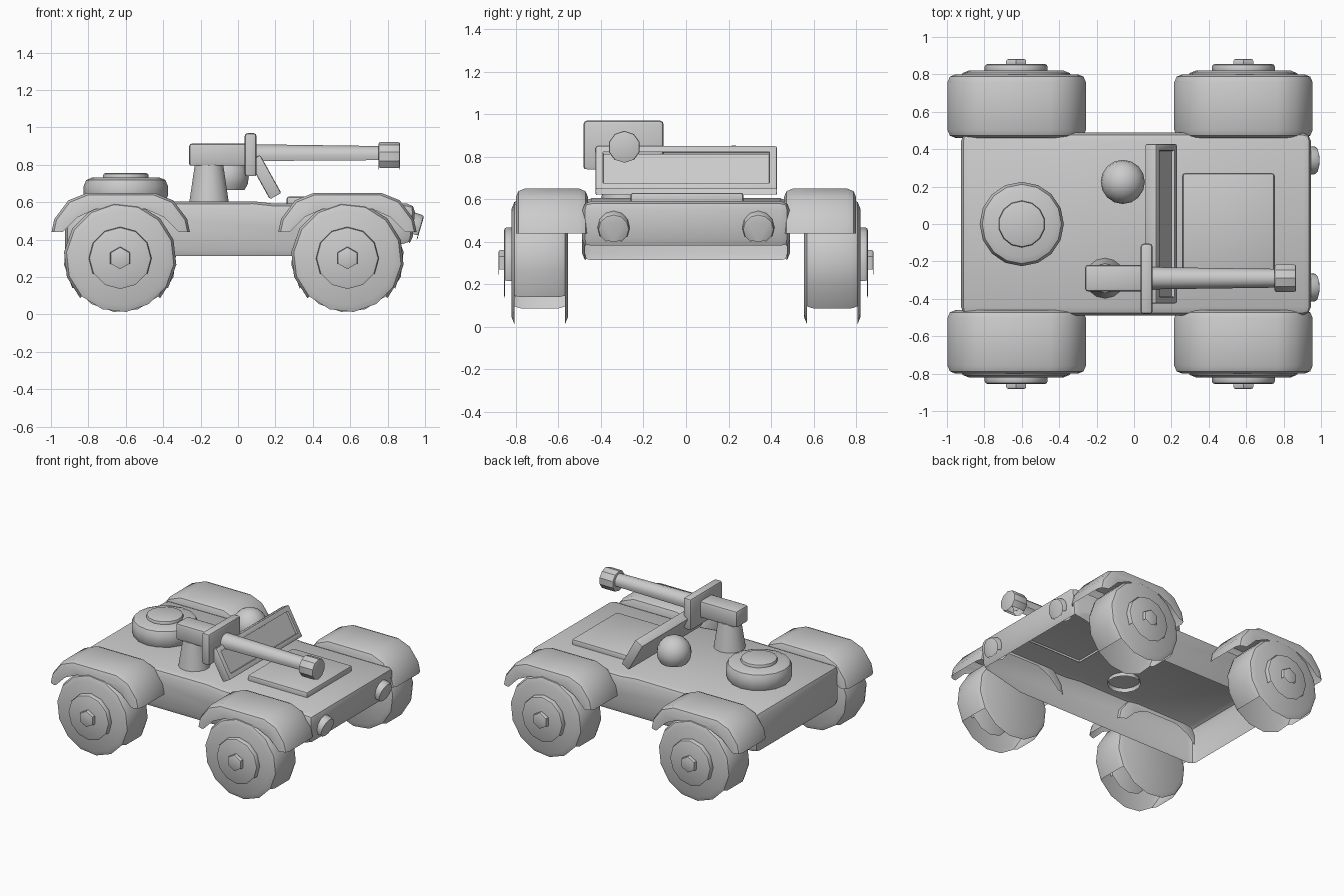
import bpy, bmesh
from math import radians, pi
from mathutils import Matrix, Vector

cube = bpy.data.objects.get("Cube")
if cube:
    bpy.data.objects.remove(cube, do_unlink=True)

grey = bpy.data.materials.new("plain_grey")
grey.use_nodes = True
GREY = (0.6, 0.6, 0.6, 1)
grey.diffuse_color = GREY
grey.node_tree.nodes["Principled BSDF"].inputs["Base Color"].default_value = GREY


def finish(name, bm, open_below=True):
    """Open the underside, then make a smooth-shaded object."""
    bmesh.ops.recalc_face_normals(bm, faces=bm.faces[:])
    bm.normal_update()
    if open_below:
        down = [f for f in bm.faces if f.normal.z < -0.6]
        bmesh.ops.delete(bm, geom=down, context='FACES')
    mesh = bpy.data.meshes.new(name)
    bm.to_mesh(mesh)
    bm.free()
    mesh.materials.append(grey)
    ob = bpy.data.objects.new(name, mesh)
    bpy.context.collection.objects.link(ob)
    bpy.ops.object.select_all(action='DESELECT')
    ob.select_set(True)
    bpy.context.view_layer.objects.active = ob
    bpy.ops.object.shade_smooth_by_angle(angle=radians(32))
    return ob


def round_edges(bm, width, edges=None, segments=2):
    """Bevel the given edges, or every sharp one."""
    bm.normal_update()
    if edges is None:
        edges = [e for e in bm.edges if e.calc_face_angle(0) > radians(40)]
    bmesh.ops.bevel(bm, geom=edges, offset=width, segments=segments,
                    profile=0.5, affect='EDGES', clamp_overlap=True)


def prism(profile, y0, y1):
    """Extrude an x-z profile from y0 to y1."""
    bm = bmesh.new()
    face = bm.faces.new([bm.verts.new((x, y0, z)) for x, z in profile])
    new = bmesh.ops.extrude_face_region(bm, geom=[face])["geom"]
    verts = [v for v in new if isinstance(v, bmesh.types.BMVert)]
    bmesh.ops.translate(bm, verts=verts, vec=(0, y1 - y0, 0))
    bmesh.ops.recalc_face_normals(bm, faces=bm.faces[:])
    return bm


def box(name, low, high, width):
    (x0, y0, z0), (x1, y1, z1) = low, high
    bm = prism([(x0, z0), (x1, z0), (x1, z1), (x0, z1)], y0, y1)
    round_edges(bm, width)
    return finish(name, bm)


def rod(name, start, end, r0, r1, sides, width=0, turn=0.0):
    """Capped cylinder or cone between two points."""
    a, b = Vector(start), Vector(end)
    rot = (b - a).to_track_quat('Z', 'Y').to_matrix().to_4x4()
    place = Matrix.Translation((a + b) / 2) @ rot @ Matrix.Rotation(turn, 4, 'Z')
    bm = bmesh.new()
    bmesh.ops.create_cone(bm, cap_ends=True, segments=sides, radius1=r0,
                          radius2=r1, depth=(b - a).length, matrix=place)
    if width:
        rims = [e for e in bm.edges if any(len(f.verts) > 4 for f in e.link_faces)]
        round_edges(bm, width, rims)
    return finish(name, bm)


# Body shell, open below, with the nose cut higher than the tail
body = prism([(-0.925, 0.30), (-0.925, 0.60), (0.08, 0.605), (0.2, 0.592),
              (0.95, 0.592), (0.93, 0.37), (0.85, 0.36), (0.6, 0.30)], -0.488, 0.488)
round_edges(body, 0.045)
finish("body_shell", body)
box("hood_panel", (0.26, -0.26, 0.57), (0.75, 0.27, 0.63), 0.012)

# Wheels and fenders
HALF_ARCH = [(0.37, 0.44), (0.355, 0.51), (0.28, 0.61), (0.18, 0.65)]
HALF_WELL = [(0.31, 0.44), (0.23, 0.52), (0.13, 0.565)]


def mirrored(half):
    return [(-x, z) for x, z in half] + [p for p in reversed(half)]


for end, wheel_x, fender_x in (("front", 0.585, 0.585), ("rear", -0.63, -0.627)):
    for side, s in (("left", 1), ("right", -1)):
        tag = f"{end}_{side}"

        def axle(y):
            return (wheel_x, s * y, 0.30)

        # The tread is left open beneath, leaving the rounded shoulders
        rod(tag + "_tyre", axle(0.555), axle(0.82), 0.302, 0.302, 14, 0.045, pi / 28)
        rod(tag + "_wheel_disc", axle(0.80), axle(0.855), 0.168, 0.168, 12, 0.014)
        rod(tag + "_hub", axle(0.84), axle(0.882), 0.062, 0.062, 6, 0.012)

        arch, well = mirrored(HALF_ARCH), mirrored(HALF_WELL)
        outline = [(fender_x + x, z) for x, z in arch + well[::-1]]
        fender = prism(outline, s * 0.46, s * 0.80)
        outer = {(round(fender_x + x, 3), round(z, 3)) for x, z in arch}
        # Round only the outer rim of the two side faces
        rim = [e for e in fender.edges
               if abs(e.verts[0].co.y - e.verts[1].co.y) < 0.01
               and all((round(v.co.x, 3), round(v.co.z, 3)) in outer for v in e.verts)
               and e.calc_length() < 0.5]
        round_edges(fender, 0.042, rim)
        finish(tag + "_fender", fender)

# Headlights, tilted down on the nose
for side, s in (("left", 1), ("right", -1)):
    rod(side + "_headlight", (0.88, s * 0.34, 0.485), (0.975, s * 0.34, 0.457),
        0.078, 0.074, 12, 0.012)

# Spare wheel on the rear deck
rod("spare_tyre", (-0.6, 0, 0.59), (-0.6, 0, 0.732), 0.225, 0.225, 16, 0.045)
rod("spare_cap", (-0.6, 0, 0.70), (-0.6, 0, 0.755), 0.125, 0.125, 14, 0.012)

# Windshield: a leaning plate with a recessed pane
screen = prism([(-0.035, -0.118), (0.035, -0.118), (0.035, 0.118), (-0.035, 0.118)],
               -0.425, 0.428)
screen.normal_update()
front = [f for f in screen.faces if f.normal.x > 0.9]
pane_edges = [e for e in screen.edges]
round_edges(screen, 0.01, pane_edges)
screen.normal_update()
front = [max((f for f in screen.faces if f.normal.x > 0.9), key=lambda f: f.calc_area())]
bmesh.ops.inset_region(screen, faces=front, thickness=0.035, depth=0)
bmesh.ops.inset_region(screen, faces=front, thickness=0.004, depth=-0.015)
bmesh.ops.transform(screen, verts=screen.verts[:],
                    matrix=Matrix.Translation((0.145, 0, 0.733))
                    @ Matrix.Rotation(radians(-29), 4, 'Y'))
finish("windshield", screen)

# Driver's head dome
dome = bmesh.new()
bmesh.ops.create_uvsphere(dome, u_segments=16, v_segments=10, radius=0.118,
                          matrix=Matrix.Translation((-0.06, 0.225, 0.735)))
finish("driver_dome", dome)

# Mounted gun
GUN_Y = -0.29
rod("gun_pedestal", (-0.155, GUN_Y, 0.575), (-0.155, GUN_Y, 0.80), 0.112, 0.078, 14)
box("gun_breech", (-0.262, -0.362, 0.79), (0.05, -0.218, 0.915), 0.018)
box("gun_shield", (0.035, -0.482, 0.735), (0.1, -0.105, 0.97), 0.018)
rod("gun_barrel", (0.06, GUN_Y, 0.85), (0.78, GUN_Y, 0.85), 0.06, 0.05, 12)
rod("gun_muzzle", (0.752, GUN_Y, 0.845), (0.866, GUN_Y, 0.845), 0.076, 0.076, 10, 0.008)
